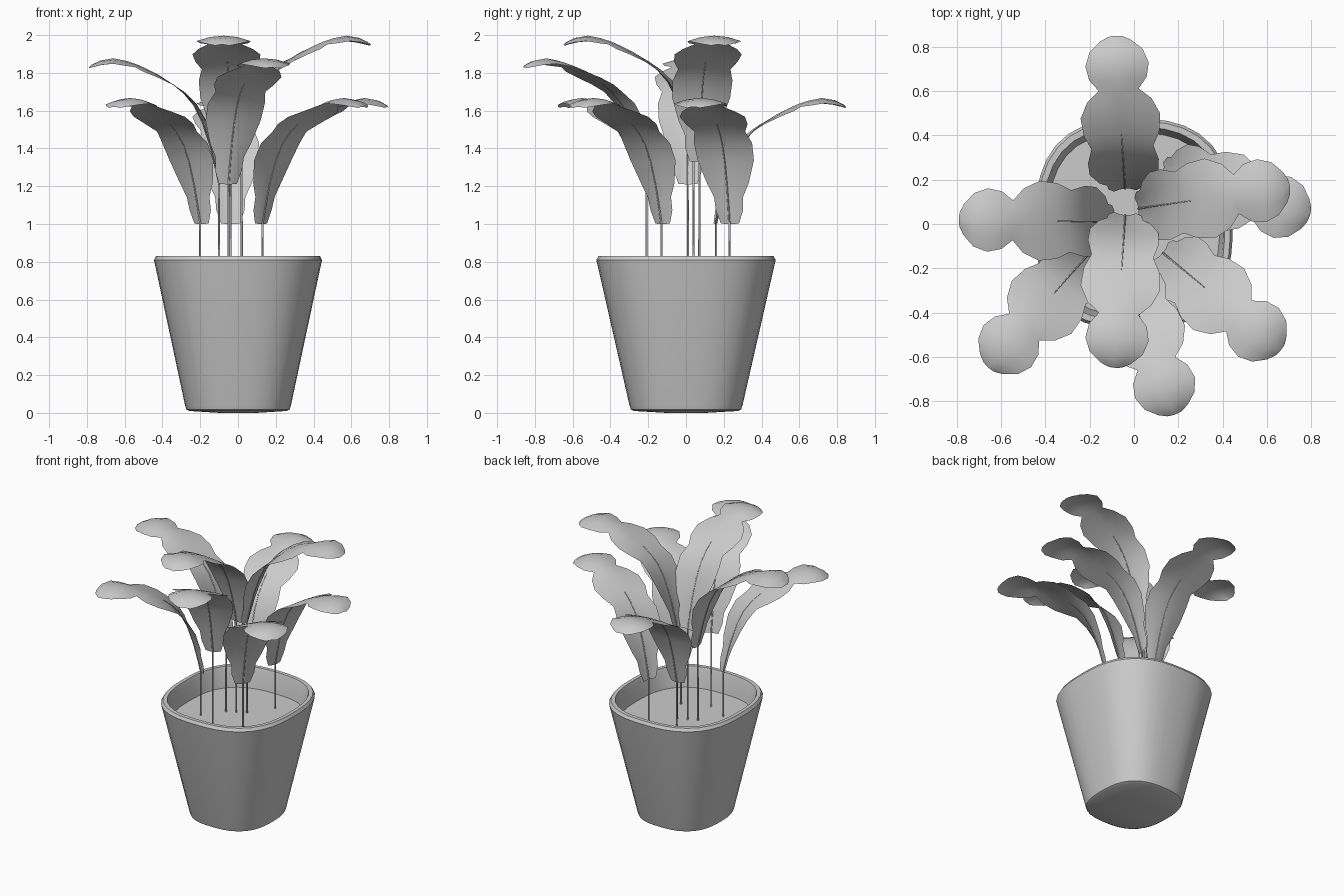
import bpy, bmesh, math
from mathutils import Vector

if "Cube" in bpy.data.objects:
    bpy.data.objects.remove(bpy.data.objects["Cube"])


def finish(name, bm, angle=40):
    bmesh.ops.recalc_face_normals(bm, faces=bm.faces)
    me = bpy.data.meshes.new(name)
    bm.to_mesh(me)
    bm.free()
    ob = bpy.data.objects.new(name, me)
    bpy.context.collection.objects.link(ob)
    bpy.ops.object.select_all(action='DESELECT')
    ob.select_set(True)
    bpy.context.view_layer.objects.active = ob
    bpy.ops.object.shade_smooth_by_angle(angle=math.radians(angle))
    return ob


RX, RY, POWER, SIDES = 0.445, 0.475, 2.65, 40
SOIL_Z = 0.69


def rounded_ring(bm, k, z):
    # ring of a softly squared outline, k = scale
    ring = []
    for i in range(SIDES):
        a = 2 * math.pi * i / SIDES
        c, s = math.cos(a), math.sin(a)
        r = (abs(c / RX) ** POWER + abs(s / RY) ** POWER) ** (-1 / POWER)
        ring.append(bm.verts.new((k * r * c, k * r * s, z)))
    return ring


def bridge(bm, a, b):
    n = len(a)
    for i in range(n):
        j = (i + 1) % n
        bm.faces.new((a[i], a[j], b[j], b[i]))


# pot: tapered shell with bevelled rim and foot
bm = bmesh.new()
profile = [(0.22, 0.0), (0.58, 0.01), (0.615, 0.018), (0.63, 0.04), (0.985, 0.78),
           (1.0, 0.81), (0.975, 0.83), (0.92, 0.83), (0.905, 0.81), (0.86, 0.67)]
rings = [rounded_ring(bm, k, z) for k, z in profile]
for a, b in zip(rings, rings[1:]):
    bridge(bm, a, b)
bm.faces.new(rings[0])
finish("pot", bm)

# soil
bm = bmesh.new()
bm.faces.new(rounded_ring(bm, 0.87, SOIL_Z))
finish("soil", bm)

# leaf template: distance outward, height, half width
LEAF = [(0, 0, .05), (.015, .07, .075), (.032, .14, .08), (.05, .21, .115),
        (.09, .33, .155), (.135, .42, .16), (.19, .485, .14), (.245, .53, .17),
        (.32, .58, .18), (.39, .615, .145), (.44, .637, .09), (.49, .653, .13),
        (.56, .667, .143), (.63, .655, .12), (.675, .633, .07), (.69, .62, .035)]


def leaf(name, base, tip, z0):
    base = Vector((base[0], base[1], z0))
    out = Vector((tip[0], tip[1], z0)) - base
    out.normalize()
    up = Vector((0, 0, 1))
    side = up.cross(out)
    mid = [base + out * t + up * h for t, h, w in LEAF]

    # blade: folded up near the stem, domed at the tip
    bm = bmesh.new()
    rows = []
    n = len(LEAF)
    for i, (t, h, w) in enumerate(LEAF):
        tangent = (mid[min(i + 1, n - 1)] - mid[max(i - 1, 0)]).normalized()
        normal = tangent.cross(side)
        fold = 0.22 - 0.42 * min(1, t / 0.45)
        rows.append([bm.verts.new(mid[i] + side * (w * f) + normal * (fold * w * f * f))
                     for f in (-1, -.5, 0, .5, 1)])
    for a, b in zip(rows, rows[1:]):
        for j in range(4):
            bm.faces.new((a[j], a[j + 1], b[j + 1], b[j]))
    finish(name + "_blade", bm, 60)

    # stem rising from the soil and running into the blade as a midrib
    path = [Vector((base.x, base.y, SOIL_Z - 0.01))] + mid[:8]
    bm = bmesh.new()
    tubes = []
    for i, p in enumerate(path):
        r = 0.006 - 0.0005 * i
        across = out if i < 4 else (out - up).normalized()
        tubes.append([bm.verts.new(p + r * (side * math.cos(a) + across * math.sin(a)))
                      for a in [k * math.pi / 2.5 for k in range(5)]])
    for a, b in zip(tubes, tubes[1:]):
        bridge(bm, a, b)
    bm.faces.new(tubes[0])
    bm.faces.new(tubes[-1])
    finish(name + "_stem", bm, 80)


# eight leaves at three heights
LOW, MID, HIGH = 1.0, 1.21, 1.33
leaf("back_leaf", (-.04, .16), (-.085, .85), LOW)
leaf("right_low_leaf", (.13, .23), (.79, .04), LOW)
leaf("front_left_leaf", (-.2, -.13), (-.65, -.64), LOW)
leaf("front_right_leaf", (.13, -.13), (.66, -.57), LOW)
leaf("left_leaf", (-.1, .01), (-.8, .02), MID)
leaf("front_mid_leaf", (-.05, -.21), (.18, -.85), MID)
leaf("front_high_leaf", (-.04, .04), (-.085, -.65), HIGH)
leaf("right_high_leaf", (.02, .07), (.71, .17), HIGH)
